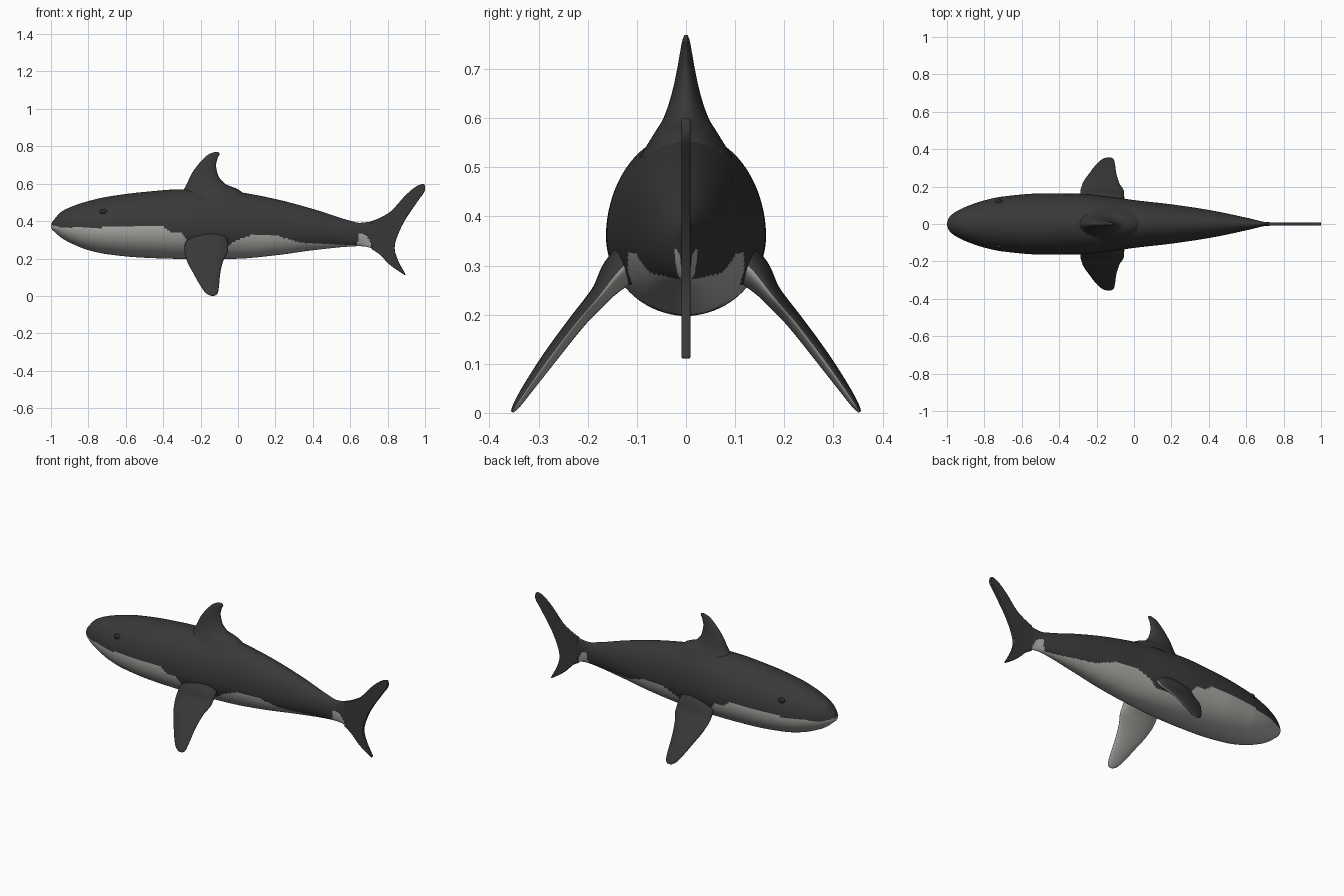
import bpy, bmesh, math
from mathutils import Vector

if "Cube" in bpy.data.objects:
    bpy.data.objects.remove(bpy.data.objects["Cube"])


def material(name, rgb):
    m = bpy.data.materials.new(name)
    m.diffuse_color = (*rgb, 1)
    m.use_nodes = True
    m.node_tree.nodes["Principled BSDF"].inputs["Base Color"].default_value = m.diffuse_color
    return m


DARK = material("dark grey skin", (0.04, 0.04, 0.04))
LIGHT = material("pale belly", (0.40, 0.39, 0.37))
EYE = material("eye black", (0.022, 0.022, 0.024))


def lerp_table(table, x, smooth=True):
    """Interpolate the columns of a table keyed on its first column."""
    n = len(table)
    i = 0
    while i < n - 2 and x > table[i + 1][0]:
        i += 1
    a, b = table[i], table[i + 1]
    h = b[0] - a[0]
    t = min(1, max(0, (x - a[0]) / h))
    out = []
    for k in range(1, len(a)):
        d = (b[k] - a[k]) / h
        if not smooth:
            out.append(a[k] + d * h * t)
            continue

        def slope(j):
            if j == 0 or j == n - 1:
                return d
            p, q, r = table[j - 1], table[j], table[j + 1]
            d0, d1 = (q[k] - p[k]) / (q[0] - p[0]), (r[k] - q[k]) / (r[0] - q[0])
            return 2 * d0 * d1 / (d0 + d1) if d0 * d1 > 0 else 0
        m0, m1 = slope(i) * h, slope(i + 1) * h
        out.append((2*t**3 - 3*t*t + 1) * a[k] + (t**3 - 2*t*t + t) * m0
                   + (3*t*t - 2*t**3) * b[k] + (t**3 - t*t) * m1)
    return out


def finish(bm, name, mats, rule=None, angle=50):
    bmesh.ops.recalc_face_normals(bm, faces=bm.faces)
    bm.normal_update()
    for f in bm.faces:
        f.smooth = True
        if rule:
            f.material_index = int(rule(f))
    me = bpy.data.meshes.new(name)
    bm.to_mesh(me)
    bm.free()
    for m in mats:
        me.materials.append(m)
    me.set_sharp_from_angle(angle=math.radians(angle))
    ob = bpy.data.objects.new(name, me)
    bpy.context.collection.objects.link(ob)
    return ob


def loft(rings):
    bm = bmesh.new()
    vs = [[bm.verts.new(p) for p in r] for r in rings]
    n = len(vs[0])
    for a, b in zip(vs, vs[1:]):
        for i in range(n):
            j = (i + 1) % n
            bm.faces.new((a[i], a[j], b[j], b[i]))
    bm.faces.new(vs[0])
    bm.faces.new(vs[-1])
    return bm


# Body: x, top z, bottom z, half width, height of widest line
BODY = [(-1, .378, .366, .004, .37), (-.995, .392, .355, .022, .37), (-.98, .412, .342, .045, .37),
        (-.95, .446, .315, .067, .37), (-.9, .473, .285, .092, .37), (-.8, .507, .245, .126, .365),
        (-.7, .53, .223, .147, .36), (-.5, .556, .204, .163, .36), (-.3, .570, .198, .162, .36),
        (-.1, .568, .197, .142, .36), (0, .556, .199, .128, .36), (.2, .518, .217, .105, .35),
        (.4, .465, .244, .075, .345), (.6, .402, .264, .034, .335), (.65, .391, .266, .022, .33),
        (.7, .396, .260, .011, .33), (.74, .408, .238, .0085, .33)]
SEG, RINGS = 96, 220
rings = []
for i in range(RINGS + 1):
    x = -1 + 1.74 * (i / RINGS) ** 1.2
    zt, zb, w, zc = lerp_table(BODY, x)
    ring = []
    for k in range(SEG):
        a = 2 * math.pi * k / SEG
        s = math.sin(a)
        ring.append((x, w * math.cos(a), zc + s * ((zt - zc) if s > 0 else (zc - zb))))
    rings.append(ring)

# Height of the colour line along the body
LINE = [(-1, .38), (-.95, .367), (-.7, .366), (-.44, .377), (-.39, .365), (-.36, .34), (-.3, .338),
        (-.27, .29), (-.2, .262), (-.06, .265), (0, .30), (.09, .33), (.2, .326), (.33, .285),
        (.55, .274), (.637, .272), (.65, .335), (.685, .325), (.71, .28), (.728, .24), (.75, .2)]


def belly(f):
    c = f.calc_center_median()
    return c.z < lerp_table(LINE, c.x, False)[0]


finish(loft(rings), "body", [DARK, LIGHT], belly)


def fin(name, table, mats, side=1, rule=None):
    """Loft lens sections; table: t, lead x, trail x, y, z, half thickness."""
    rings = []
    n = 48
    t0, t1 = table[0][0], table[-1][0]
    for i in range(n + 1):
        t = t0 + (t1 - t0) * i / n
        x0, x1, y, z, h = lerp_table(table, t)
        e = 0.01
        p = lerp_table(table, max(t0, t - e))
        q = lerp_table(table, min(t1, t + e))
        d = Vector((0, q[2] - p[2], q[3] - p[3])).normalized()
        nrm = Vector((0, -d.z, d.y))
        ring = []
        for k in range(40):
            a = 2 * math.pi * k / 40
            c, s = math.cos(a), math.sin(a)
            v = Vector(((x0 + x1) / 2 + (x1 - x0) / 2 * c, y, z)) + nrm * h * s
            v.y *= side
            ring.append(v)
        rings.append(ring)
    return finish(loft(rings), name, mats, rule, 70)


# Dorsal fin with a flared root
fin("dorsal_fin", [(0, -.34, .06, 0, .52, .095), (.05, -.29, -.0, 0, .57, .064),
                   (.08, -.273, -.07, 0, .60, .046), (.13, -.25, -.108, 0, .65, .029),
                   (.18, -.215, -.117, 0, .70, .018), (.22, -.178, -.108, 0, .74, .011),
                   (.24, -.152, -.098, 0, .76, .007), (.25, -.125, -.105, 0, .769, .003)], [DARK])

# Pectoral fins: dark outside, pale on the inner side
PEC = [(0, -.26, -.07, .09, .335, .04), (.08, -.283, -.052, .14, .285, .034),
       (.14, -.286, -.054, .175, .240, .021), (.2, -.274, -.078, .218, .190, .017),
       (.29, -.238, -.095, .272, .120, .015), (.37, -.198, -.102, .322, .050, .011),
       (.41, -.17, -.108, .346, .014, .007), (.425, -.148, -.122, .354, .002, .003)]
for side, label in ((1, "left"), (-1, "right")):
    fin("pectoral_fin_" + label, PEC, [DARK, LIGHT], side,
        lambda f, s=side: f.normal.y * s * .7 + f.normal.z * .7 < -.15)

# Tail fin: smoothed outline, extruded as a thin plate
TAIL = [(.715, .40), (.757, .417), (.82, .455), (.89, .532), (.945, .58), (.985, .598), (.998, .592),
        (.997, .558), (.96, .505), (.89, .40), (.85, .313), (.838, .25), (.858, .185), (.895, .115),
        (.875, .122), (.81, .168), (.757, .222), (.715, .25)]
pts = []
for i in range(len(TAIL) - 1):
    p0, p1, p2, p3 = (Vector(TAIL[min(max(i + k, 0), len(TAIL) - 1)]) for k in (-1, 0, 1, 2))
    for j in range(4):
        t = j / 4
        pts.append(0.5 * (2 * p1 + (p2 - p0) * t + (2*p0 - 5*p1 + 4*p2 - p3) * t * t
                          + (3*p1 - p0 - 3*p2 + p3) * t**3))
pts.append(Vector(TAIL[-1]))
bm = bmesh.new()
face = bm.faces.new([bm.verts.new((p.x, -.009, p.y)) for p in pts])
ext = bmesh.ops.extrude_face_region(bm, geom=[face])
for v in ext["geom"]:
    if isinstance(v, bmesh.types.BMVert):
        v.co.y = .009
tail = finish(bm, "tail_fin", [DARK], angle=40)
bev = tail.modifiers.new("rounded edge", "BEVEL")
bev.width, bev.segments, bev.limit_method, bev.angle_limit = .003, 2, "ANGLE", math.radians(70)

# Eyes: flattened beads set into the head
for side, label in ((1, "left"), (-1, "right")):
    zt, zb, w, zc = lerp_table(BODY, -.72)
    y = w * math.sqrt(1 - ((.45 - zc) / (zt - zc)) ** 2)
    bm = bmesh.new()
    bmesh.ops.create_uvsphere(bm, u_segments=24, v_segments=12, radius=1)
    for v in bm.verts:
        v.co = (-.72 + v.co.x * .021, side * (y - .004 + v.co.y * .014), .45 + v.co.z * .016)
    finish(bm, "eye_" + label, [EYE])
